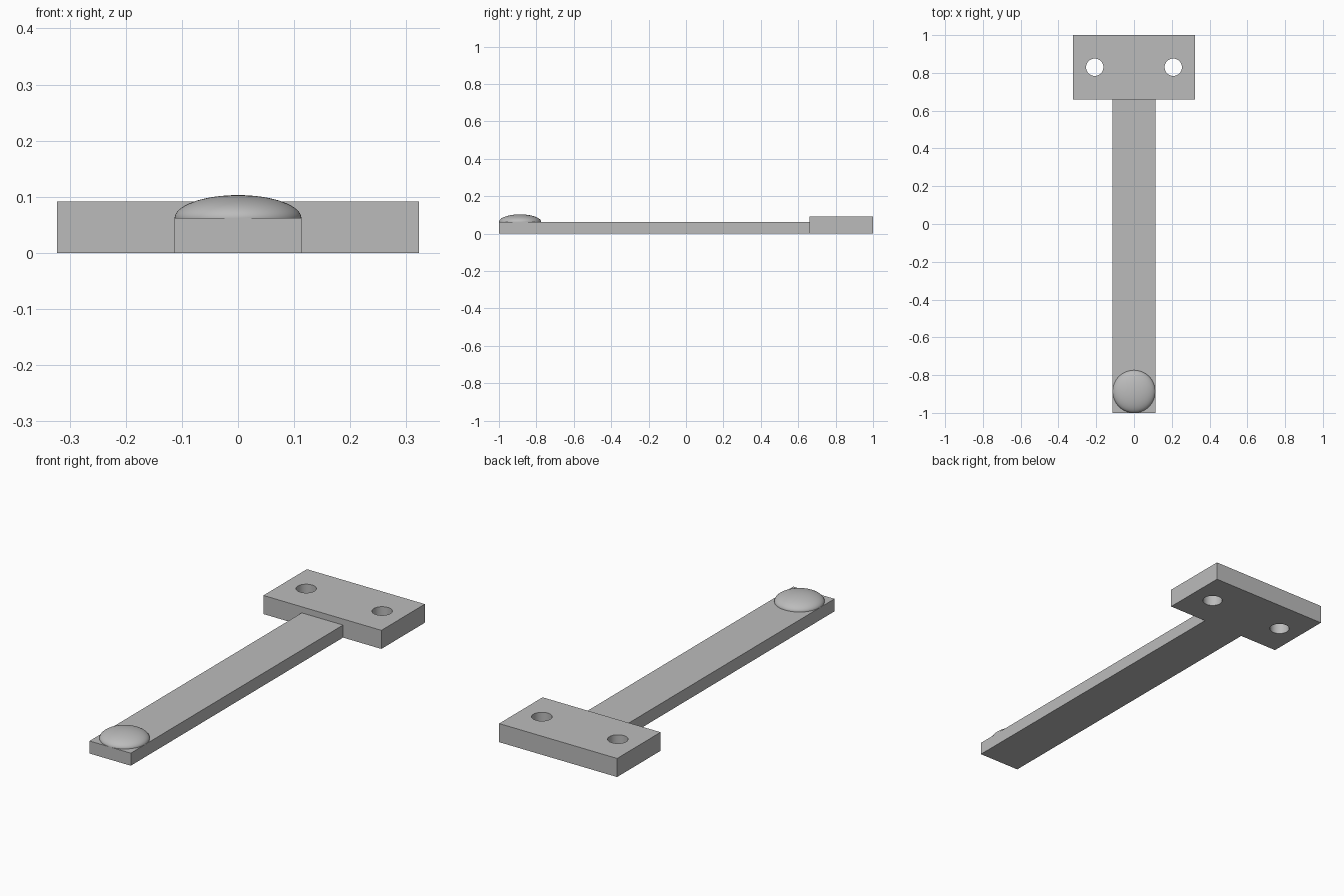
import bpy
import math

cube = bpy.data.objects.get("Cube")
if cube:
    bpy.data.objects.remove(cube, do_unlink=True)

grey = bpy.data.materials.new("plain grey")
grey.use_nodes = True
COLOUR = (0.5, 0.5, 0.5, 1)
grey.diffuse_color = COLOUR
grey.node_tree.nodes["Principled BSDF"].inputs["Base Color"].default_value = COLOUR


def finish(name):
    ob = bpy.context.object
    ob.name = name
    ob.data.materials.clear()
    ob.data.materials.append(grey)
    bpy.ops.object.transform_apply(location=False, rotation=False, scale=True)
    return ob


def box(name, width, y0, y1, height):
    bpy.ops.mesh.primitive_cube_add(size=1, location=(0, (y0 + y1) / 2, height / 2))
    bpy.context.object.scale = (width, y1 - y0, height)
    return finish(name)


# Long flat arm and the thicker mounting plate behind it
box("arm", 0.226, -1, 0.66, 0.062)
plate = box("mounting_plate", 0.646, 0.66, 1, 0.092)

# Two screw holes through the plate
for side, x in (("right", -0.208), ("left", 0.208)):
    bpy.ops.mesh.primitive_cylinder_add(vertices=48, radius=0.046, depth=0.4,
                                        location=(x, 0.83, 0.046))
    cutter = finish(side + "_hole_cutter")
    cutter.hide_render = True
    cutter.hide_set(True)
    cut = plate.modifiers.new(side + " hole", 'BOOLEAN')
    cut.object = cutter
    cut.operation = 'DIFFERENCE'
    cut.solver = 'EXACT'

# Apply the cuts, then drop the cutters
bpy.ops.object.select_all(action='DESELECT')
bpy.context.view_layer.objects.active = plate
plate.select_set(True)
for modifier in list(plate.modifiers):
    cutter = modifier.object
    bpy.ops.object.modifier_apply(modifier=modifier.name)
    bpy.data.objects.remove(cutter, do_unlink=True)
bpy.ops.object.shade_smooth_by_angle(angle=math.radians(30))

# Low rounded button at the front end, half sunk in the arm
bpy.ops.mesh.primitive_uv_sphere_add(segments=64, ring_count=32, radius=1,
                                     location=(0, -0.887, 0.062))
bpy.context.object.scale = (0.113, 0.113, 0.041)
finish("button")
bpy.ops.object.shade_smooth()
